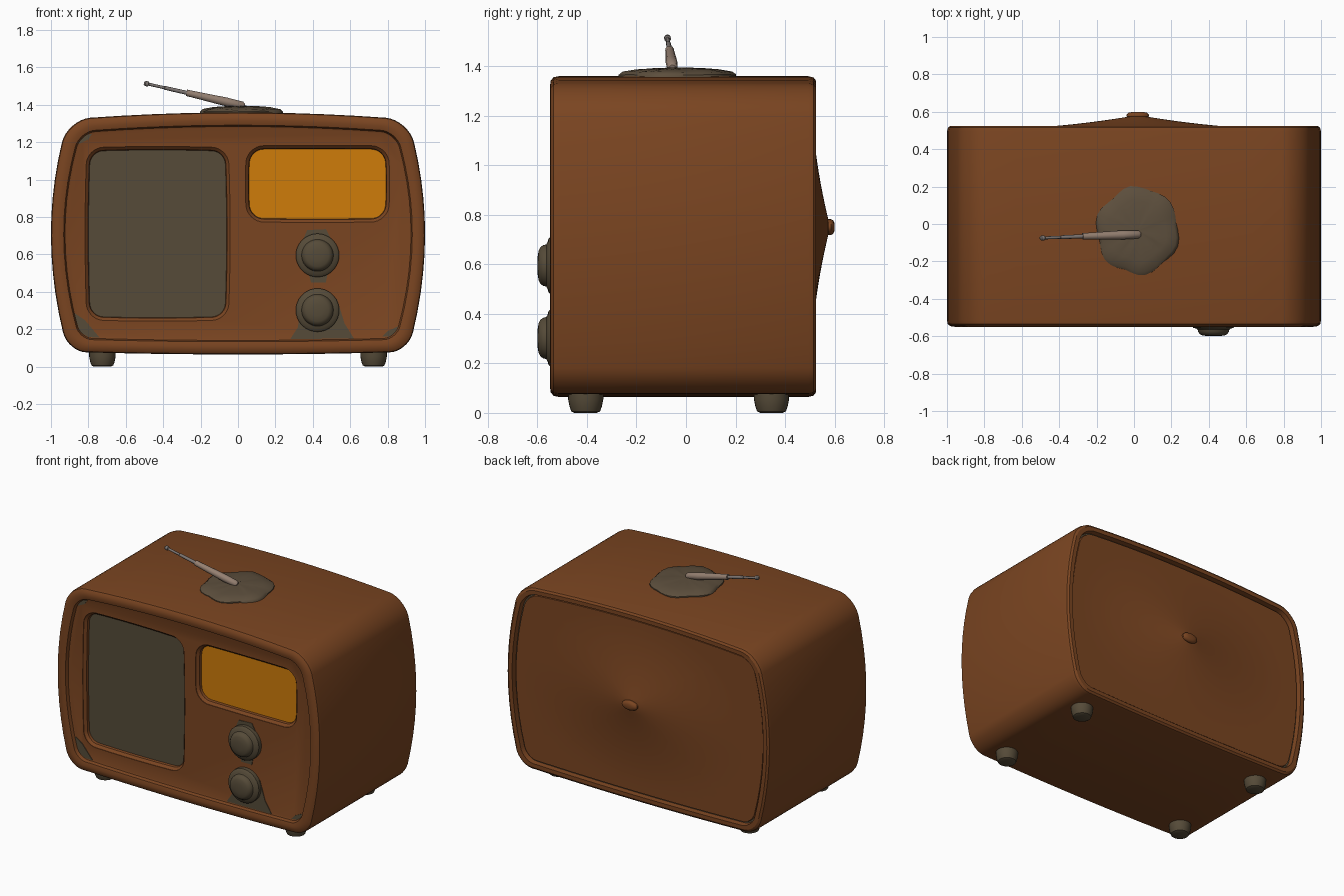
import bpy, bmesh, math, random
from math import pi, sin, cos, hypot
from mathutils import Vector

random.seed(4)
if "Cube" in bpy.data.objects:
    bpy.data.objects.remove(bpy.data.objects["Cube"])


def material(name, r, g, b):
    m = bpy.data.materials.new(name)
    m.use_nodes = True
    m.diffuse_color = (r, g, b, 1)
    m.node_tree.nodes["Principled BSDF"].inputs["Base Color"].default_value = (r, g, b, 1)
    return m


BROWN = material("wood brown", 0.195, 0.059, 0.015)
GREY = material("grey brown", 0.092, 0.07, 0.04)
DUST = material("dusty brown", 0.108, 0.077, 0.046)
YELLOW = material("dial yellow", 0.62, 0.2, 0.003)
METAL = material("antenna metal", 0.3, 0.215, 0.165)
STEEL = material("antenna steel", 0.2, 0.175, 0.165)


def loft(name, rings, mats, angle=35, bands=None):
    """Skin equal-length rings, cap both ends; bands gives a material per band."""
    bm = bmesh.new()
    loops = [[bm.verts.new(p) for p in ring] for ring in rings]
    n = len(loops[0])
    for k, (a, b) in enumerate(zip(loops, loops[1:])):
        for i in range(n):
            j = (i + 1) % n
            f = bm.faces.new((a[i], a[j], b[j], b[i]))
            f.material_index = bands.get(k, 0) if bands else 0
    bm.faces.new(loops[0])
    bm.faces.new(loops[-1])
    bmesh.ops.recalc_face_normals(bm, faces=bm.faces)
    me = bpy.data.meshes.new(name)
    bm.to_mesh(me)
    bm.free()
    for m in mats:
        me.materials.append(m)
    ob = bpy.data.objects.new(name, me)
    bpy.context.collection.objects.link(ob)
    smooth(ob, angle)
    return ob


def smooth(ob, angle):
    bpy.ops.object.select_all(action='DESELECT')
    ob.select_set(True)
    bpy.context.view_layer.objects.active = ob
    bpy.ops.object.shade_smooth_by_angle(angle=math.radians(angle))


def outline(cx, cz, hw, hh, r_top, r_low, bow_x, bow_top, bow_low, y, corner=8, side=10):
    """Rounded rectangle in the xz plane with outward-bowed sides."""
    flat = []
    for q, (sx, sz) in enumerate([(1, 1), (-1, 1), (-1, -1), (1, -1)]):
        r = r_top if sz > 0 else r_low
        for k in range(corner + 1):
            a = (q + k / corner) * pi / 2
            flat.append(Vector((sx * (hw - r) + r * cos(a), sz * (hh - r) + r * sin(a))))
    full = []
    for i, p in enumerate(flat):
        full.append(p)
        if i % (corner + 1) == corner:
            nxt = flat[(i + 1) % len(flat)]
            full += [p.lerp(nxt, s / side) for s in range(1, side)]
    return [Vector((cx + p.x * (1 - bow_x * (p.y / hh) ** 2), y,
                    cz + p.y * (1 - (bow_top if p.y > 0 else bow_low) * (p.x / hw) ** 2)))
            for p in full]


def lathe(name, start, axis, profile, mat, n=28, squash=1.0, angle=40):
    """Round part along an axis; profile holds (radius, distance) pairs."""
    axis = Vector(axis).normalized()
    u = Vector((1, 0, 0)) if abs(axis.x) < 0.5 else Vector((0, 1, 0))
    v = axis.cross(u).normalized()
    u = v.cross(axis).normalized()
    rings = [[Vector(start) + axis * d + u * (r * cos(2 * pi * i / n))
              + v * (r * squash * sin(2 * pi * i / n)) for i in range(n)]
             for r, d in profile]
    return loft(name, rings, [mat], angle)


# Cabinet: front rim and panel, bowed shell, back rim, groove and bulging back
def cabinet_ring(inset, y):
    return outline(0, 0.712, 1 - inset, 0.647 - inset, 0.13 - inset * 0.6,
                   0.105 - inset * 0.5, 0.092, 0.058, 0.022, y)


shape = [(0.085, -0.518), (0.075, -0.522), (0.068, -0.543), (0.045, -0.55),
         (0.018, -0.546), (0.004, -0.535), (0, -0.515), (0, 0.495), (0.005, 0.515),
         (0.018, 0.525), (0.045, 0.525), (0.05, 0.492), (0.058, 0.492), (0.061, 0.505)]
rings = [cabinet_ring(i, y) for i, y in shape]
peak = Vector((0.02, 0, 0.75))
edge = rings[-1]
for k in range(1, 19):
    t = 1 - k / 18.5
    ring = []
    for p in edge:
        dx, dz = (p.x - peak.x) * t, (p.z - peak.z) * t
        rise = max(0, 1 - hypot(dx / 0.85, dz / 0.58)) ** 1.9
        ring.append(Vector((peak.x + dx, 0.505 + 0.077 * rise, peak.z + dz)))
    rings.append(ring)
cabinet = loft("cabinet", rings, [BROWN, GREY], 35, {11: 1})


# Recessed windows with chamfered edges, each filled by a thin plate
def window(name, cx, cz, hw, hh, mat):
    def ring(grow, y):
        r = 0.07 + grow
        return outline(cx, cz, hw + grow, hh + grow, r, r, 0.025, 0.015, 0.015, y)
    cutter = loft(name + "_cutter", [ring(0.02, -0.6), ring(0.02, -0.514),
                                     ring(0.004, -0.498), ring(0, -0.475)], [BROWN])
    cutter.hide_render = True
    mod = cabinet.modifiers.new("cut", 'BOOLEAN')
    mod.object = cutter
    mod.operation = 'DIFFERENCE'
    mod.solver = 'EXACT'
    bpy.context.view_layer.objects.active = cabinet
    bpy.ops.object.modifier_apply(modifier=mod.name)
    bpy.data.objects.remove(cutter)
    loft(name, [ring(0.002, -0.473), ring(0.002, -0.481)], [mat])


window("speaker_panel", -0.43, 0.71, 0.368, 0.447, GREY)
window("tuning_dial", 0.425, 0.977, 0.366, 0.186, YELLOW)
smooth(cabinet, 30)

# Control knobs
knob = [(0.116, 0), (0.116, 0.034), (0.108, 0.043), (0.094, 0.047), (0.085, 0.052),
        (0.082, 0.064), (0.074, 0.076), (0.06, 0.083), (0.03, 0.088)]
for name, z in (("upper_knob", 0.595), ("lower_knob", 0.302)):
    lathe(name, (0.425, -0.512, z), (0, -1, 0), knob, GREY, 36)

# Worn patches on the front panel
patches = [
    [(0.28, 0.148), (0.62, 0.15), (0.57, 0.23), (0.53, 0.36), (0.34, 0.36), (0.32, 0.21)],
    [(0.37, 0.73), (0.47, 0.735), (0.51, 0.66), (0.47, 0.45), (0.39, 0.45), (0.34, 0.66)],
    [(-0.88, 0.29), (-0.82, 0.25), (-0.74, 0.155), (-0.80, 0.158), (-0.845, 0.185)],
    [(0.77, 0.16), (0.80, 0.19), (0.855, 0.215), (0.84, 0.18), (0.81, 0.162)],
    [(-0.86, 1.215), (-0.83, 1.235), (-0.78, 1.245), (-0.8, 1.215), (-0.85, 1.19)]]
for i, pts in enumerate(patches):
    loft(f"worn_patch_{i + 1}", [[Vector((x, y, z)) for x, z in pts]
                                 for y in (-0.516, -0.522)], [GREY])

# Feet
foot = [(0.045, 0), (0.058, 0.006), (0.065, 0.025), (0.071, 0.055), (0.071, 0.085)]
for side, x in (("left", 0.725), ("right", -0.725)):
    for end, y in (("front", -0.405), ("back", 0.345)):
        lathe(f"{end}_{side}_foot", (x, y, 0), (0, 0, 1), foot, GREY, 24)

# Back knob at the tip of the bulge
lathe("back_knob", (0.02, 0.565, 0.75), (0, 1, 0),
      [(0.045, 0), (0.059, 0.01), (0.059, 0.02), (0.048, 0.03), (0.025, 0.035)],
      BROWN, 20, 0.55)

# Lumpy antenna base
count = 36
wobble = [1 + 0.04 * cos(6 * 2 * pi * i / count + 2) + random.uniform(-0.012, 0.012)
          for i in range(count)]
mound = [[Vector((0.02 + 0.22 * s * w * cos(2 * pi * i / count),
                  -0.035 + 0.232 * s * w * sin(2 * pi * i / count),
                  z + random.uniform(-0.002, 0.002)))
          for i, w in enumerate(wobble)]
         for s, z in ((1, 1.335), (1, 1.365), (0.93, 1.376), (0.7, 1.386),
                      (0.4, 1.391), (0.08, 1.393))]
loft("antenna_base", mound, [DUST], 50)

# Telescopic antenna leaning to the right
foot_pt, joint, tip = (Vector((0.035, -0.055, 1.393)), Vector((-0.275, -0.066, 1.464)),
                       Vector((-0.495, -0.075, 1.514)))
lean = joint - foot_pt
lathe("antenna_sleeve", foot_pt, lean,
      [(0.012, 0), (0.022, 0.012), (0.024, 0.1), (0.018, lean.length - 0.03),
       (0.018, lean.length)], METAL, 14)
reach = tip - joint
lathe("antenna_rod", joint, reach,
      [(0.011, -0.02), (0.01, 0.12), (0.008, 0.122), (0.008, reach.length - 0.02),
       (0.014, reach.length - 0.016), (0.014, reach.length), (0.007, reach.length + 0.008)],
      STEEL, 12)
